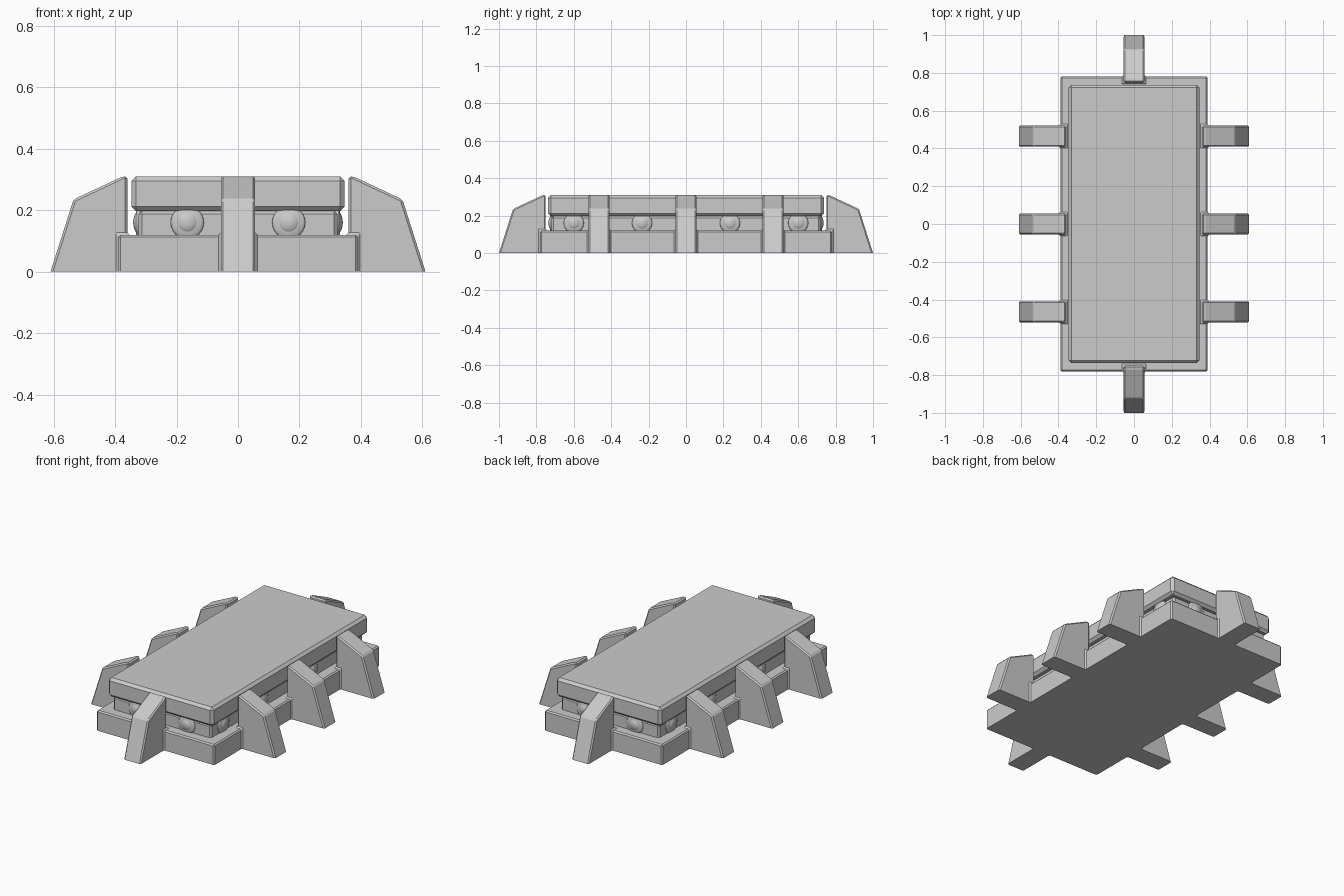
import bpy, bmesh, math
from mathutils import Matrix, Vector

if "Cube" in bpy.data.objects:
    bpy.data.objects.remove(bpy.data.objects["Cube"])


def add_object(name, bm):
    bmesh.ops.recalc_face_normals(bm, faces=bm.faces[:])
    mesh = bpy.data.meshes.new(name)
    bm.to_mesh(mesh)
    bm.free()
    ob = bpy.data.objects.new(name, mesh)
    bpy.context.collection.objects.link(ob)
    return ob


def bevel_edges(bm, width, keep_bottom=False):
    edges = [e for e in bm.edges if len(e.link_faces) == 2
             and e.calc_face_angle() > math.radians(15)
             and not (keep_bottom and all(v.co.z < 1e-4 for v in e.verts))]
    bmesh.ops.bevel(bm, geom=edges, offset=width, offset_type='OFFSET',
                    segments=1, profile=0.5, affect='EDGES', clamp_overlap=True)


def slab(name, hx, hy, z0, z1, bevel=0.0):
    bm = bmesh.new()
    bmesh.ops.create_cube(bm, size=1, matrix=Matrix.Translation((0, 0, (z0 + z1) / 2))
                          @ Matrix.Diagonal((2 * hx, 2 * hy, z1 - z0, 1)))
    if bevel:
        bevel_edges(bm, bevel)
    return add_object(name, bm)


# Buttress profile: (distance beyond base edge, height)
PROFILE = [(-0.03, 0), (0.22, 0), (0.145, 0.235), (-0.015, 0.31), (-0.03, 0.31)]
BASE_X, BASE_Y, HALF_W = 0.39, 0.78, 0.056


def buttress(angle, edge, offset):
    bm = bmesh.new()
    face = bm.faces.new([bm.verts.new((edge + d, offset - HALF_W, z)) for d, z in PROFILE])
    ext = bmesh.ops.extrude_face_region(bm, geom=[face])
    bmesh.ops.translate(bm, vec=(0, 2 * HALF_W, 0),
                        verts=[g for g in ext['geom'] if isinstance(g, bmesh.types.BMVert)])
    bm.transform(Matrix.Rotation(angle, 4, 'Z'))
    ob = add_object("buttress_cutter", bm)
    ob.hide_render = True
    return ob


# Base with eight merged buttresses
base = slab("base_with_buttresses", BASE_X, BASE_Y, 0, 0.12)
fins = [buttress(a, BASE_X, o) for a in (0, math.pi) for o in (-0.465, 0, 0.465)]
fins += [buttress(a, BASE_Y, 0) for a in (math.pi / 2, -math.pi / 2)]
for fin in fins:
    mod = base.modifiers.new("join", 'BOOLEAN')
    mod.operation, mod.solver, mod.object = 'UNION', 'EXACT', fin
bpy.context.view_layer.update()
evaluated = base.evaluated_get(bpy.context.evaluated_depsgraph_get())
bm = bmesh.new()
bm.from_mesh(evaluated.to_mesh())
base.modifiers.clear()
for fin in fins:
    bpy.data.objects.remove(fin)
bmesh.ops.remove_doubles(bm, verts=bm.verts[:], dist=1e-4)
bmesh.ops.dissolve_limit(bm, angle_limit=math.radians(1), verts=bm.verts[:], edges=bm.edges[:])
bevel_edges(bm, 0.012, keep_bottom=True)
bm.to_mesh(base.data)
bm.free()

# Recessed core and top plate
slab("core", 0.323, 0.718, 0.10, 0.197, 0.01)
slab("top_plate", 0.347, 0.737, 0.197, 0.31, 0.015)


# Shallow round studs around the core
def stud(name, pos, normal):
    bm = bmesh.new()
    turn = Vector(normal).to_track_quat('Z', 'Y').to_matrix().to_4x4()
    for r, depth in ((0.054, 0.012), (0.036, 0.018)):
        bmesh.ops.create_uvsphere(bm, u_segments=24, v_segments=12, radius=1,
                                  matrix=Matrix.Translation(pos) @ turn
                                  @ Matrix.Diagonal((r, r, depth, 1)))
    ob = add_object(name, bm)
    for p in ob.data.polygons:
        p.use_smooth = True


for s in (-1, 1):
    for x in (-0.165, 0.165):
        stud("end_stud", (x, s * 0.718, 0.16), (0, s, 0))
    for y in (-0.6, -0.235, 0.235, 0.6):
        stud("side_stud", (s * 0.323, y, 0.16), (s, 0, 0))
